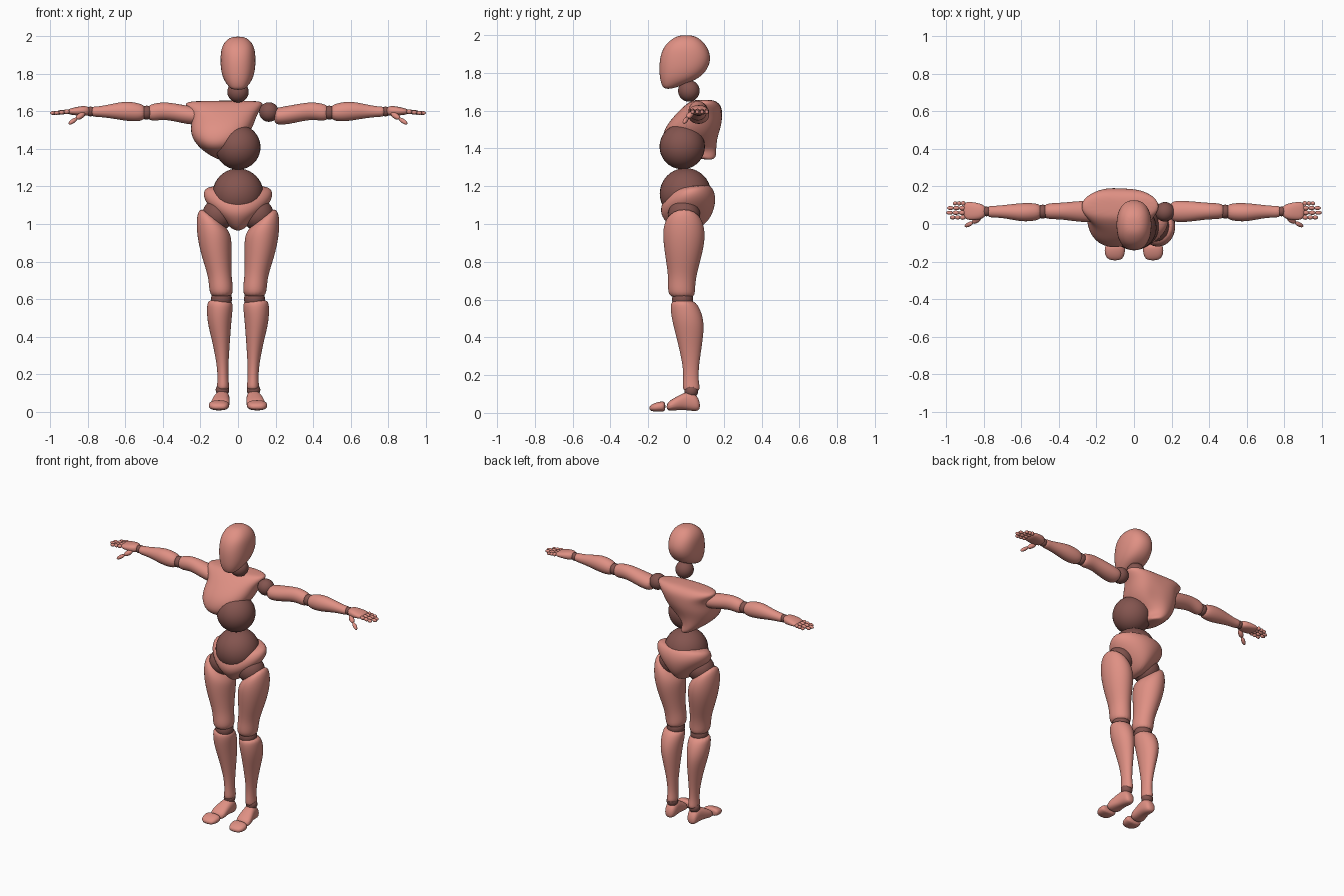
import bpy
import bmesh
import math
from mathutils import Vector

if "Cube" in bpy.data.objects:
    bpy.data.objects.remove(bpy.data.objects["Cube"], do_unlink=True)


def make_material(name, colour):
    material = bpy.data.materials.new(name)
    material.use_nodes = True
    material.diffuse_color = colour
    shader = next(n for n in material.node_tree.nodes if n.type == 'BSDF_PRINCIPLED')
    shader.inputs["Base Color"].default_value = colour
    return material


BODY = make_material("warm pink", (0.74, 0.28, 0.23, 1))
JOINT = make_material("dark joint brown", (0.23, 0.09, 0.078, 1))
AXES = {"x": (1, 2, 0), "y": (0, 2, 1), "z": (0, 1, 2)}  # ring a, ring b, length


def finish(name, bm, material, levels=0):
    """Turn a bmesh into a smooth shaded object."""
    bmesh.ops.recalc_face_normals(bm, faces=bm.faces)
    for face in bm.faces:
        face.smooth = True
    mesh = bpy.data.meshes.new(name)
    bm.to_mesh(mesh)
    bm.free()
    mesh.materials.append(material)
    obj = bpy.data.objects.new(name, mesh)
    bpy.context.collection.objects.link(obj)
    if levels:
        smooth = obj.modifiers.new("smooth", 'SUBSURF')
        smooth.levels = smooth.render_levels = levels
    return obj


def loft(name, axis, rings, side=1, power=2.0, lean=0.0, shape=None):
    """Skin rings given as (position, a min, a max, b min, b max, optional tilt)."""
    segments = 16
    swell = 1 / 0.975  # makes up for the shrinking of the subdivision
    ia, ib, it = AXES[axis]
    bm = bmesh.new()
    loops = []
    for position, a0, a1, b0, b1, *tilt in rings:
        loop = []
        for i in range(segments):
            angle = math.tau * i / segments
            c, s = math.cos(angle), math.sin(angle)
            da = (a1 - a0) / 2 * swell * math.copysign(abs(c) ** (2 / power), c)
            db = (b1 - b0) / 2 * swell * math.copysign(abs(s) ** (2 / power), s)
            point = Vector()
            point[ia] = (a0 + a1) / 2 + da
            point[ib] = (b0 + b1) / 2 + db
            point[it] = position + lean * db + (tilt[0] * da if tilt else 0)
            if shape:
                shape(point)
            point.x *= side
            loop.append(bm.verts.new(point))
        loops.append(loop)
    for low, high in zip(loops, loops[1:]):
        for i in range(segments):
            j = (i + 1) % segments
            bm.faces.new((low[i], low[j], high[j], high[i]))
    bm.faces.new(loops[0])
    bm.faces.new(loops[-1])
    return finish(name, bm, BODY, levels=2)


def ball(name, centre, radius, side=1):
    bm = bmesh.new()
    bmesh.ops.create_uvsphere(bm, u_segments=32, v_segments=20, radius=radius)
    x, y, z = centre
    bmesh.ops.translate(bm, verts=bm.verts, vec=(x * side, y, z))
    return finish(name, bm, JOINT)


def bead(name, start, end, radius, side=1):
    """Stretched finger segment between two points."""
    start, end = (Vector((p[0] * side, p[1], p[2])) for p in (start, end))
    bm = bmesh.new()
    bmesh.ops.create_uvsphere(bm, u_segments=12, v_segments=8, radius=1)
    turn = (end - start).to_track_quat('Z', 'Y')
    for v in bm.verts:
        stretched = Vector((v.co.x * radius, v.co.y * radius, v.co.z * (end - start).length * 0.56))
        v.co = turn @ stretched + (start + end) / 2
    return finish(name, bm, BODY)


def spine_groove(point):
    """Shallow hollow down the middle of the back."""
    if point.y > 0.1:
        point.y -= 0.022 * math.exp(-((point.x + 0.04) / 0.04) ** 2)


# Head and torso
loft("head", "z", [
    (1.715, -.03, .03, -.115, -.075),
    (1.735, -.052, .052, -.128, -.02),
    (1.77, -.077, .077, -.138, .07),
    (1.82, -.091, .091, -.141, .115),
    (1.88, -.094, .094, -.138, .133),
    (1.94, -.089, .089, -.118, .112),
    (1.98, -.065, .065, -.075, .075),
    (2.0, -.03, .03, -.035, .035)], power=2.3)
ball("neck_joint", (0, .015, 1.705), .057)
loft("chest", "z", [
    (1.34, -.095, -.05, .115, .155),
    (1.36, -.14, -.035, .0, .165),
    (1.4, -.2, -.035, -.12, .16),
    (1.46, -.248, .045, -.127, .168),
    (1.52, -.252, .08, -.105, .192),
    (1.58, -.24, .098, -.055, .2),
    (1.62, -.275, .125, -.015, .195),
    (1.648, -.285, .135, .02, .172),
    (1.658, -.22, .1, .05, .14)], power=2.3, shape=spine_groove)
ball("belly_joint", (0, -.02, 1.41), .12)
ball("waist_joint", (0, -.003, 1.16), .136)
loft("pelvis", "z", [
    (.965, -.022, .022, -.05, .07),
    (1.01, -.07, .07, -.095, .125),
    (1.07, -.135, .135, -.138, .152),
    (1.13, -.182, .182, -.128, .157),
    (1.18, -.185, .185, -.095, .14),
    (1.205, -.15, .15, -.05, .11)], lean=.12)

for side, label in ((1, "left"), (-1, "right")):
    # Leg
    ball(label + "_hip_joint", (.105, -.01, 1.05), .085, side)
    loft(label + "_thigh", "z", [
        (1.05, .08, .195, -.08, .06, .8),
        (1.0, .04, .222, -.12, .095, .55),
        (.92, .034, .22, -.122, .102, .2),
        (.82, .036, .192, -.108, .08),
        (.72, .036, .157, -.092, .052),
        (.65, .024, .154, -.098, .047),
        (.605, .036, .142, -.082, .045)], side)
    ball(label + "_knee_joint", (.088, -.018, .6), .056, side)
    loft(label + "_shin", "z", [
        (.6, .035, .158, -.072, .035),
        (.565, .026, .166, -.085, .07),
        (.48, .036, .165, -.072, .098),
        (.38, .043, .138, -.045, .088),
        (.25, .052, .112, -.015, .067),
        (.17, .052, .108, -.014, .065),
        (.125, .045, .114, -.018, .076),
        (.115, .058, .104, -.004, .06)], side)
    ball(label + "_ankle_joint", (.083, .028, .115), .036, side)
    loft(label + "_foot", "y", [
        (-.105, .045, .148, .008, .055),
        (-.05, .045, .142, .015, .085),
        (0, .045, .125, .016, .113),
        (.045, .045, .12, .008, .112),
        (.075, .06, .11, .015, .06)], side, power=2.4)
    loft(label + "_toes", "y", [
        (-.195, .07, .13, .014, .035),
        (-.17, .052, .155, .006, .052),
        (-.13, .046, .157, .006, .062),
        (-.108, .05, .15, .01, .058)], side, power=2.5)

    # Arm
    ball(label + "_shoulder_joint", (.165, .065, 1.597), .052, side)
    loft(label + "_upper_arm", "x", [
        (.19, .025, .112, 1.54, 1.615),
        (.22, .008, .125, 1.526, 1.622),
        (.3, .012, .122, 1.538, 1.636),
        (.39, .026, .112, 1.56, 1.652),
        (.45, .025, .112, 1.548, 1.642),
        (.485, .035, .1, 1.558, 1.63)], side)
    ball(label + "_elbow_joint", (.487, .066, 1.594), .037, side)
    loft(label + "_forearm", "x", [
        (.49, .03, .1, 1.56, 1.628),
        (.53, .016, .112, 1.546, 1.645),
        (.6, .012, .112, 1.55, 1.656),
        (.68, .03, .102, 1.565, 1.638),
        (.75, .036, .095, 1.572, 1.625),
        (.785, .035, .098, 1.572, 1.628)], side)
    ball(label + "_wrist_joint", (.787, .067, 1.6), .026, side)
    loft(label + "_palm", "x", [
        (.788, .042, .092, 1.582, 1.622),
        (.82, .022, .11, 1.575, 1.632),
        (.87, .02, .118, 1.58, 1.622),
        (.912, .028, .118, 1.586, 1.612)], side, power=2.4)

    # Fingers in three beads each, then the thumb
    for finger, tip in enumerate((.98, 1.0, .995, .965)):
        y = .035 + finger * .025
        root = .9
        step = (tip - root) / 3
        for part in range(3):
            x = root + part * step
            bead(f"{label}_finger_{finger + 1}_{part + 1}",
                 (x, y, 1.6 - part * .003), (x + step, y, 1.597 - part * .003),
                 .0125 - part * .001, side)
    thumb = [Vector(p) for p in ((.82, .035, 1.59), (.86, .008, 1.563), (.9, -.012, 1.535))]
    for part in range(2):
        bead(f"{label}_thumb_{part + 1}", thumb[part], thumb[part + 1], .016 - part * .004, side)
